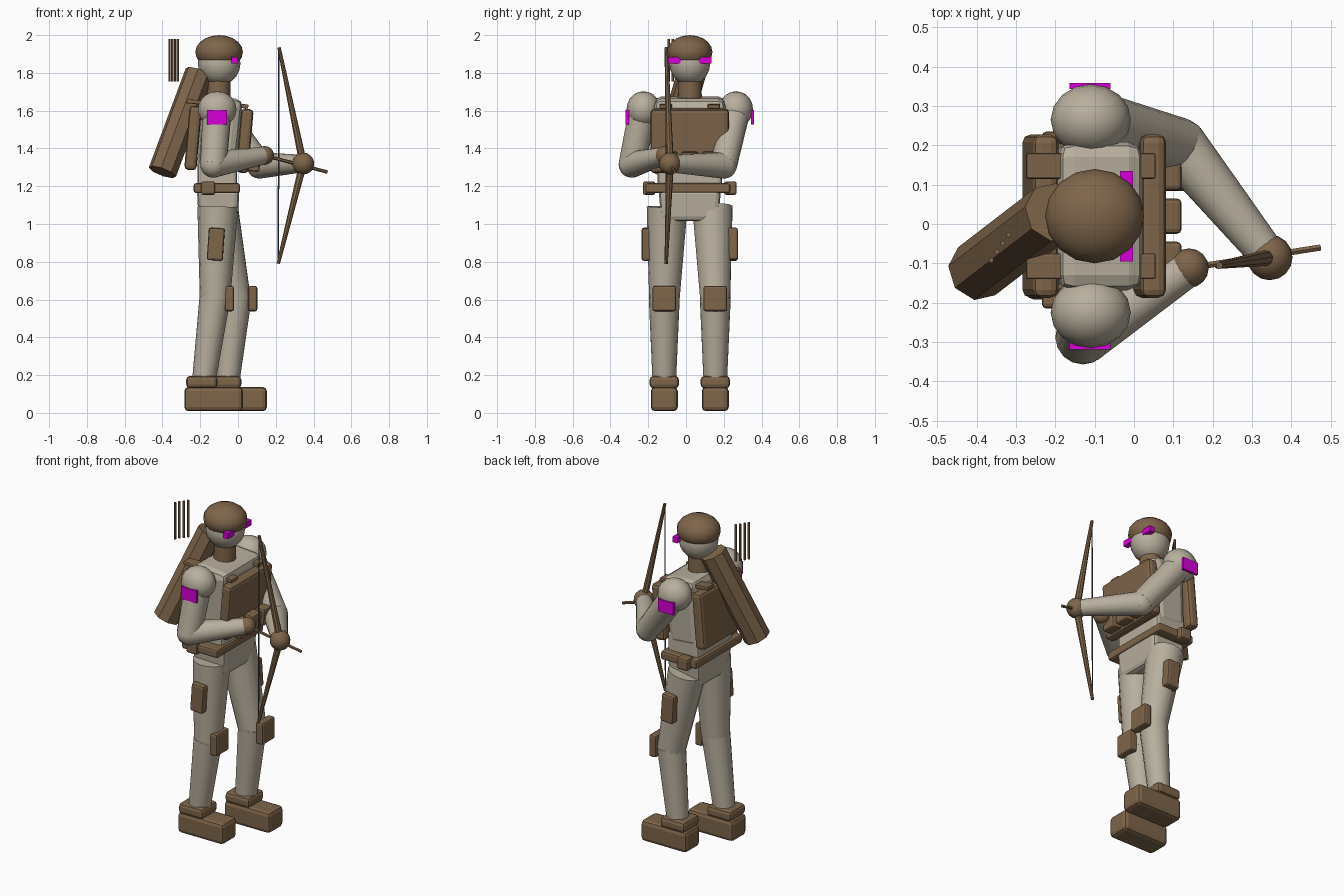
import bpy
import bmesh
import math
from mathutils import Matrix, Vector

cube = bpy.data.objects.get("Cube")
if cube:
    bpy.data.objects.remove(cube, do_unlink=True)


def material(name, color):
    mat = bpy.data.materials.new(name)
    mat.use_nodes = True
    rgba = (*color, 1)
    mat.diffuse_color = rgba
    mat.node_tree.nodes["Principled BSDF"].inputs["Base Color"].default_value = rgba
    return mat


CLOTH = material("pale_cloth", (0.48, 0.43, 0.34))
LEATHER = material("brown_leather", (0.21, 0.13, 0.068))
MAGENTA = material("bright_magenta", (0.68, 0.0, 0.68))
CORD = material("dark_cord", (0.08, 0.08, 0.08))


def finish(name, bm, mat, smooth=False):
    bmesh.ops.recalc_face_normals(bm, faces=bm.faces)
    mesh = bpy.data.meshes.new(name)
    bm.to_mesh(mesh)
    bm.free()
    mesh.materials.append(mat)
    obj = bpy.data.objects.new(name, mesh)
    bpy.context.collection.objects.link(obj)
    if smooth:
        bpy.ops.object.select_all(action="DESELECT")
        obj.select_set(True)
        bpy.context.view_layer.objects.active = obj
        bpy.ops.object.shade_smooth_by_angle(angle=math.radians(35))
    return obj


def box(name, center, size, mat, bevel=0.012, lean=0, taper=1):
    """Bevelled box; lean tips it toward +x, taper scales the bottom."""
    bm = bmesh.new()
    bmesh.ops.create_cube(bm, size=1)
    for v in bm.verts:
        if v.co.z < 0:
            v.co.x *= taper
            v.co.y *= taper
    bmesh.ops.scale(bm, vec=size, verts=bm.verts)
    if bevel:
        bmesh.ops.bevel(bm, geom=bm.edges[:], offset=bevel, segments=2,
                        profile=0.5, affect="EDGES")
    place = Matrix.Translation(center) @ Matrix.Rotation(math.radians(lean), 4, "Y")
    bmesh.ops.transform(bm, matrix=place, verts=bm.verts)
    return finish(name, bm, mat)


def ball(name, center, radii, mat):
    bm = bmesh.new()
    bmesh.ops.create_uvsphere(bm, u_segments=16, v_segments=10, radius=1)
    bmesh.ops.scale(bm, vec=radii, verts=bm.verts)
    bmesh.ops.translate(bm, vec=center, verts=bm.verts)
    return finish(name, bm, mat, True)


def rod(name, start, end, r1, r2, mat, sides=16):
    """Tapered cylinder running from start to end."""
    a, b = Vector(start), Vector(end)
    bm = bmesh.new()
    bmesh.ops.create_cone(bm, cap_ends=True, segments=sides, radius1=r1,
                          radius2=r2, depth=(b - a).length)
    turn = (b - a).to_track_quat("Z", "Y").to_matrix().to_4x4()
    bmesh.ops.transform(bm, matrix=Matrix.Translation((a + b) / 2) @ turn,
                        verts=bm.verts)
    return finish(name, bm, mat, True)


MID = 0.02  # body centre line in y
LEAN = 5    # forward lean of the upper body

# Head
ball("head", (-0.10, MID, 1.85), (0.113, 0.108, 0.115), CLOTH)
ball("cap", (-0.10, MID, 1.91), (0.126, 0.12, 0.09), LEATHER)
rod("neck", (-0.105, MID, 1.64), (-0.10, MID, 1.79), 0.065, 0.06, LEATHER)
box("eye_bar", (-0.019, MID, 1.867), (0.033, 0.23, 0.034), MAGENTA, 0)

# Torso, armour plates and straps
box("chest", (-0.10, MID, 1.465), (0.22, 0.38, 0.41), CLOTH, 0.04, LEAN, 0.92)
box("abdomen", (-0.11, MID, 1.25), (0.21, 0.34, 0.16), CLOTH, 0.02)
box("pelvis", (-0.105, MID, 1.10), (0.225, 0.33, 0.17), CLOTH, 0.025, 0, 0.92)
box("front_plate", (0.036, MID, 1.44), (0.065, 0.415, 0.34), LEATHER, 0.02, LEAN)
box("back_plate", (-0.238, MID, 1.455), (0.065, 0.415, 0.34), LEATHER, 0.02, LEAN)
for i, y in enumerate((-0.085, 0.085)):
    box(f"shoulder_strap_{i + 1}", (-0.11, MID + y * 1.5, 1.636),
        (0.33, 0.065, 0.022), LEATHER, 0.005, LEAN)
for i in range(3):
    box(f"chest_pouch_{i + 1}", (0.085, MID + (i - 1) * 0.11, 1.33),
        (0.065, 0.09, 0.105), LEATHER, 0.012, LEAN)

# Belt
box("belt", (-0.112, MID - 0.01, 1.19), (0.245, 0.45, 0.052), LEATHER, 0.012)
for i, side in enumerate((-1, 1)):
    box(f"belt_pouch_{i + 1}", (-0.158, MID + side * 0.215, 1.19),
        (0.075, 0.066, 0.072), LEATHER)

# Legs: the trailing one is at -y, the leading one at +y
legs = {
    "trailing": (-1, -0.107, -0.122, -0.182, -0.045),
    "leading": (1, -0.107, -0.01, -0.055, 0.078),
}
for name, (side, hip_x, knee_x, ankle_x, pad_x) in legs.items():
    y = MID + side * 0.135
    knee = (knee_x, y, 0.59)
    rod(f"{name}_thigh", (hip_x, MID + side * 0.12, 1.09), knee, 0.108, 0.08, CLOTH)
    rod(f"{name}_shin", (knee_x, y, 0.61), (ankle_x, y, 0.16), 0.082, 0.062, CLOTH)
    box(f"{name}_knee_pad", (pad_x, y, 0.605), (0.048, 0.125, 0.135), LEATHER)
    box(f"{name}_thigh_pouch", ((hip_x + knee_x) / 2 - 0.003, MID + side * 0.225, 0.893),
        (0.085, 0.06, 0.172), LEATHER, 0.012, -side * 4)
    box(f"{name}_ankle_cuff", (ankle_x - 0.01, y, 0.163), (0.165, 0.155, 0.065),
        LEATHER, 0.02)
    box(f"{name}_boot", (ankle_x + 0.053, y, 0.073), (0.31, 0.143, 0.128),
        LEATHER, 0.022)

# Arms: shoulder, elbow and hand positions
bow_hand = Vector((0.345, -0.085, 1.32))
draw_hand = Vector((0.14, -0.112, 1.363))
arms = {
    "draw": (-1, (-0.13, -0.287, 1.315), draw_hand, 0.05),
    "bow": (1, (0.115, 0.20, 1.31), bow_hand, 0.058),
}
for name, (side, elbow, hand, size) in arms.items():
    shoulder = (-0.11, MID + side * 0.245, 1.607)
    ball(f"{name}_shoulder", shoulder, (0.102, 0.09, 0.096), CLOTH)
    rod(f"{name}_upper_arm", shoulder, elbow, 0.077, 0.07, CLOTH)
    ball(f"{name}_elbow", elbow, (0.07, 0.07, 0.07), CLOTH)
    rod(f"{name}_forearm", elbow, hand, 0.07, 0.046, CLOTH)
    ball(f"{name}_hand", hand, (size, size, size), LEATHER)
    box(f"{name}_arm_badge", (-0.112, MID + side * 0.331, 1.565),
        (0.105, 0.016, 0.075), MAGENTA, 0)

# Bow with string and nocked arrow
top_tip, low_tip = (0.217, -0.105, 1.935), (0.213, -0.105, 0.79)
rod("bow_upper_limb", bow_hand, top_tip, 0.021, 0.009, LEATHER, 8)
rod("bow_lower_limb", bow_hand, low_tip, 0.021, 0.009, LEATHER, 8)
rod("bow_string", top_tip, low_tip, 0.004, 0.004, CORD, 6)
rod("nocked_arrow", draw_hand, (0.473, -0.06, 1.275), 0.009, 0.009, LEATHER, 6)

# Quiver and spare arrows
rod("quiver", (-0.40, -0.12, 1.275), (-0.205, 0.03, 1.80), 0.077, 0.077, LEATHER, 8)
for i in range(4):
    x, y = -0.363 + i * 0.0148, -0.092 + i * 0.0215
    rod(f"spare_arrow_{i + 1}", (x, y, 1.755), (x, y, 1.98), 0.007, 0.007, LEATHER, 6)
